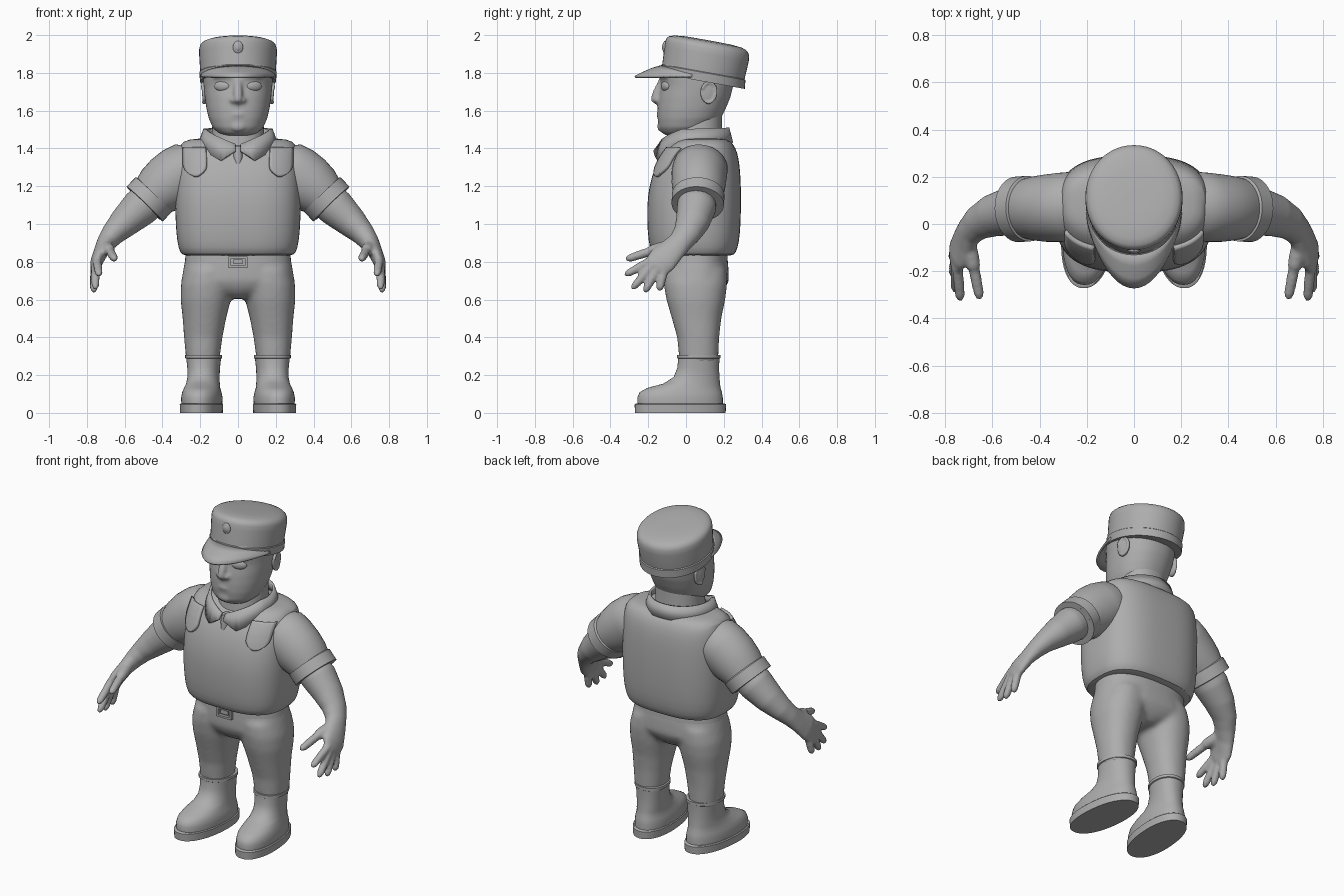
import bpy, bmesh
from math import sin, cos, pi, radians
from mathutils import Vector, Matrix

cube = bpy.data.objects.get("Cube")
if cube:
    bpy.data.objects.remove(cube)

GREY = (0.42, 0.42, 0.42, 1)
grey = bpy.data.materials.new("plain grey")
grey.use_nodes = True
grey.diffuse_color = GREY
grey.node_tree.nodes["Principled BSDF"].inputs["Base Color"].default_value = GREY


def skin(bm, rings, closed=True):
    """Bridge rings of points; closed rings get end caps."""
    rows = [[bm.verts.new(p) for p in ring] for ring in rings]
    n = len(rows[0])
    for a, b in zip(rows, rows[1:]):
        for i in range(n if closed else n - 1):
            j = (i + 1) % n
            bm.faces.new((a[i], a[j], b[j], b[i]))
    if closed:
        bm.faces.new(rows[0])
        bm.faces.new(rows[-1])


def loft(bm, rows, p=2.2, slope=0, shear=0, n=48):
    """Stack of level ovals: (centre x, z, half width, front y, back y)."""
    rings = []
    for cx, z, rx, front, back in rows:
        ring, cy, ry = [], (front + back) / 2, (back - front) / 2
        for i in range(n):
            c, s = cos(2 * pi * i / n), sin(2 * pi * i / n)
            x = rx * abs(c) ** (2 / p) * (1 if c > 0 else -1)
            y = ry * abs(s) ** (2 / p) * (1 if s > 0 else -1)
            ring.append((cx + x + shear * (cy + y), cy + y, z + slope * y))
        rings.append(ring)
    skin(bm, rings)


def tube(bm, path, n=24):
    """Tube through (x, y, z, thickness radius, width radius)."""
    pts = [Vector(q[:3]) for q in path]
    rings = []
    for i, q in enumerate(path):
        d = pts[min(i + 1, len(pts) - 1)] - pts[max(i - 1, 0)]
        u = d.cross(Vector((0, 1, 0))).normalized()
        v = d.cross(u).normalized()
        rings.append([pts[i] + u * q[3] * cos(2 * pi * k / n) + v * q[4] * sin(2 * pi * k / n)
                      for k in range(n)])
    skin(bm, rings)


def finger(bm, a, b, r):
    """Tapered finger with a rounded tip."""
    a, b = Vector(a), Vector(b)
    tube(bm, [(*a.lerp(b, t), r * k, r * k)
              for t, k in ((0, 1), (0.5, 1), (0.85, 0.9), (0.96, 0.6), (1, 0.2))], 12)


def ball(bm, centre, size, turn=0):
    m = Matrix.Translation(centre) @ Matrix.Rotation(turn, 4, 'Z') @ Matrix.Diagonal((*size, 1))
    bmesh.ops.create_uvsphere(bm, u_segments=24, v_segments=14, radius=1, matrix=m)


def box(bm, centre, size):
    m = Matrix.Translation(centre) @ Matrix.Diagonal((*size, 1))
    bmesh.ops.create_cube(bm, size=1, matrix=m)


def finish(bm, name, voxel=0, soften=4, mirror=False, thick=0, subsurf=0, wrap=None):
    bmesh.ops.recalc_face_normals(bm, faces=bm.faces)
    mesh = bpy.data.meshes.new(name)
    bm.to_mesh(mesh)
    bm.free()
    mesh.materials.append(grey)
    ob = bpy.data.objects.new(name, mesh)
    bpy.context.collection.objects.link(ob)
    bpy.ops.object.select_all(action='DESELECT')
    ob.select_set(True)
    bpy.context.view_layer.objects.active = ob
    bpy.ops.object.shade_smooth_by_angle(angle=radians(38))
    if wrap:
        m = ob.modifiers.new("wrap", 'SHRINKWRAP')
        m.target, m.wrap_method, m.offset = wrap, 'PROJECT', 0.008
        m.use_project_y = True
    if voxel:
        m = ob.modifiers.new("fuse", 'REMESH')
        m.mode, m.voxel_size, m.use_smooth_shade = 'VOXEL', voxel, True
        m = ob.modifiers.new("soften", 'SMOOTH')
        m.factor, m.iterations = 0.5, soften
    if subsurf:
        m = ob.modifiers.new("round", 'SUBSURF')
        m.levels = m.render_levels = subsurf
    if thick:
        m = ob.modifiers.new("thickness", 'SOLIDIFY')
        m.thickness, m.offset = thick, 0
    if mirror:
        ob.modifiers.new("mirror", 'MIRROR')
    return ob


# Boots: upper with a top rim, and a flat sole
bm = bmesh.new()
loft(bm, [(.189, .04, .106, -.255, .195), (.189, .08, .108, -.258, .195), (.189, .11, .102, -.245, .19),
          (.189, .132, .094, -.205, .183), (.188, .155, .088, -.12, .18), (.187, .19, .084, -.065, .177),
          (.187, .24, .086, -.045, .175), (.187, .287, .091, -.042, .177), (.187, .29, .097, -.047, .182),
          (.187, .307, .097, -.047, .182), (.187, .307, .085, -.035, .17)], shear=-.08)
finish(bm, "boots", mirror=True)
bm = bmesh.new()
loft(bm, [(.191, 0, .111, -.27, .21), (.191, .045, .113, -.272, .212), (.191, .05, .108, -.265, .205)],
     shear=-.08)
finish(bm, "boot_soles", mirror=True)

# Trousers: hips fused with two legs
bm = bmesh.new()
loft(bm, [(0, .86, .27, -.118, .213), (0, .78, .286, -.125, .224), (0, .70, .3, -.125, .228),
          (0, .66, .24, -.108, .208), (0, .63, .13, -.085, .185), (0, .605, .05, -.05, .15)], p=2.4)
for s in (-1, 1):
    loft(bm, [(s * .15, .76, .13, -.118, .215), (s * .162, .68, .14, -.118, .218),
              (s * .171, .6, .133, -.104, .208), (s * .178, .5, .115, -.075, .187),
              (s * .184, .4, .102, -.047, .176), (s * .187, .27, .087, -.034, .17)])
finish(bm, "trousers", voxel=.013, soften=12)

# Belt and square buckle
bm = bmesh.new()
loft(bm, [(0, .775, .284, -.125, .223), (0, .85, .276, -.122, .218)], p=2.4)
finish(bm, "belt")
bm = bmesh.new()
for s in (-1, 1):
    box(bm, (s * .044, -.13, .798), (.014, .024, .062))
    box(bm, (0, -.13, .798 + s * .025), (.1, .024, .012))
box(bm, (0, -.126, .8), (.05, .018, .024))
finish(bm, "buckle")

# Vest
bm = bmesh.new()
loft(bm, [(0, .832, .27, -.14, .23), (0, .835, .298, -.175, .256), (0, .87, .316, -.192, .274),
          (0, .95, .328, -.204, .288), (0, 1.1, .334, -.208, .292), (0, 1.2, .332, -.195, .291),
          (0, 1.3, .326, -.167, .286), (0, 1.38, .318, -.122, .273), (0, 1.425, .304, -.077, .25),
          (0, 1.45, .268, -.04, .22), (0, 1.455, .15, .02, .15)], p=2.8)
vest = finish(bm, "vest", subsurf=1)

# Rounded flaps on the front of the shoulders
bm = bmesh.new()
rows = []
for i in range(13):
    t = i / 12
    half = .06 * (1 - max(0, (.4 - t) / .4) ** 2.5 * .55)
    rows.append([(.224 + .004 * t + half * (k / 4 - 1), -.23,
                  1.25 + .15 * t + .012 * (k / 4 - 1) ** 2 * (1 - t)) for k in range(9)])
skin(bm, rows, closed=False)
finish(bm, "shoulder_flaps", wrap=vest, thick=.022, mirror=True)

# Short sleeves with turned cuffs
bm = bmesh.new()
tube(bm, [(.2, .08, 1.325, .1, .11), (.26, .075, 1.295, .146, .146), (.31, .07, 1.26, .156, .147),
          (.37, .067, 1.216, .153, .143), (.42, .066, 1.178, .139, .136), (.46, .065, 1.14, .119, .126)], 36)
finish(bm, "sleeves", mirror=True)
bm = bmesh.new()
tube(bm, [(.444, .065, 1.158, .12, .125), (.447, .065, 1.155, .133, .139),
          (.494, .062, 1.106, .133, .139), (.495, .062, 1.105, .116, .122),
          (.48, .063, 1.12, .1, .105)], 36)
finish(bm, "cuffs", mirror=True)

# Bare arms with hands
bm = bmesh.new()
tube(bm, [(.44, .06, 1.15, .1, .1), (.52, .055, 1.085, .102, .104), (.6, .035, 1.01, .083, .09),
          (.66, .005, .95, .064, .074), (.695, -.03, .905, .052, .064), (.722, -.075, .86, .04, .07),
          (.745, -.125, .81, .034, .08), (.755, -.16, .77, .026, .07), (.758, -.17, .76, .012, .05)])
for a, b in (((.748, -.18, .81), (.735, -.325, .728)), ((.754, -.17, .79), (.755, -.287, .655)),
             ((.757, -.145, .775), (.764, -.22, .638)), ((.757, -.112, .77), (.768, -.143, .645))):
    finger(bm, a, b, .023)
finger(bm, (.705, -.07, .885), (.675, -.2, .855), .034)
finger(bm, (.685, -.15, .868), (.652, -.32, .812), .024)
finish(bm, "arms_and_hands", voxel=.009, mirror=True)

# Neck, pointed collar and tie knot
bm = bmesh.new()
loft(bm, [(0, 1.36, .15, -.09, .2), (0, 1.45, .14, -.08, .19), (0, 1.62, .13, -.06, .19)])
finish(bm, "neck")


def blend(t, stops):
    for (a, p), (b, q) in zip(stops, stops[1:]):
        if t <= b:
            return p + (q - p) * (t - a) / (b - a)
    return stops[-1][1]


bm = bmesh.new()
upper, lower = [], []
for i in range(65):
    deg = 4 + 352 * i / 64
    a, d = radians(deg), min(deg, 360 - deg)
    top = blend(d, ((0, 1.415), (30, 1.455), (70, 1.5), (180, 1.51)))
    low = blend(d, ((0, 1.395), (26, 1.335), (60, 1.395), (95, 1.42), (180, 1.43)))
    upper.append((.177 * sin(a), .042 - .18 * cos(a), top))
    lower.append((.207 * sin(a), .038 - .205 * cos(a), low))
skin(bm, [upper, lower], closed=False)
finish(bm, "collar", thick=.014)
bm = bmesh.new()
loft(bm, [(0, 1.32, .016, -.155, -.1), (0, 1.36, .026, -.152, -.1), (0, 1.41, .018, -.145, -.09)], n=12)
finish(bm, "tie_knot")

# Head with nose, brows and lips
bm = bmesh.new()
loft(bm, [(0, 1.468, .06, -.1, .03), (0, 1.48, .1, -.125, .08), (0, 1.51, .134, -.143, .14),
          (0, 1.56, .155, -.15, .185), (0, 1.61, .167, -.15, .21), (0, 1.67, .176, -.145, .235),
          (0, 1.73, .182, -.134, .25), (0, 1.78, .185, -.138, .255), (0, 1.85, .18, -.125, .25)])
tube(bm, [(0, -.12, 1.775, .016, .018), (0, -.135, 1.74, .02, .019), (0, -.155, 1.69, .024, .024),
          (0, -.163, 1.655, .022, .027), (0, -.15, 1.64, .01, .012)], 16)
for s in (-1, 1):
    ball(bm, (s * .023, -.148, 1.655), (.02, .02, .017))
    ball(bm, (s * .08, -.114, 1.783), (.06, .02, .016), s * .35)
ball(bm, (0, -.143, 1.58), (.04, .013, .018))
ball(bm, (0, -.135, 1.515), (.04, .018, .025))
finish(bm, "head", voxel=.009, soften=6)

# Eyes and ears
bm = bmesh.new()
ball(bm, (.085, -.109, 1.73), (.044, .018, .027), .4)
finish(bm, "eyes", mirror=True)
bm = bmesh.new()
ball(bm, (.175, .118, 1.695), (.013, .044, .06), .2)
tilt = Matrix.Translation((.184, .12, 1.695)) @ Matrix.Rotation(.2, 4, 'Z') @ Matrix.Rotation(-.15, 4, 'X')
tube(bm, [tuple(tilt @ Vector((0, .04 * cos(t), .055 * sin(t)))) + (.008, .008)
          for t in [radians(-100 + 22 * k) for k in range(13)]], 10)
finish(bm, "ears", voxel=.006, mirror=True)

# Cap: band, tilted crown with rounded edge, visor and badge
bm = bmesh.new()
loft(bm, [(0, 1.755, .19, -.12, .3), (0, 1.755, .201, -.131, .311), (0, 1.802, .205, -.131, .315),
          (0, 1.806, .2, -.126, .31), (0, 1.9, .206, -.113, .332), (0, 1.93, .205, -.109, .334),
          (0, 1.947, .199, -.102, .329), (0, 1.958, .187, -.088, .317), (0, 1.966, .165, -.062, .294),
          (0, 1.972, .12, -.01, .24), (0, 1.974, .05, .06, .16)], p=2.05, slope=-.18)
finish(bm, "cap")
bm = bmesh.new()
rows = []
for t in (0, .35, .7, 1):
    rows.append([((.195 + .008 * t) * sin(a), .09 - (.215 + .145 * t * cos(a)) * cos(a),
                  1.778 + .058 * cos(a) * (1 - t ** 1.3))
                 for a in [radians(-76 + 6.333 * k) for k in range(25)]])
skin(bm, rows, closed=False)
finish(bm, "visor", thick=.013)
bm = bmesh.new()
ball(bm, (0, -.112, 1.935), (.027, .012, .034))
ball(bm, (0, -.116, 1.935), (.017, .011, .023))
finish(bm, "cap_badge")
